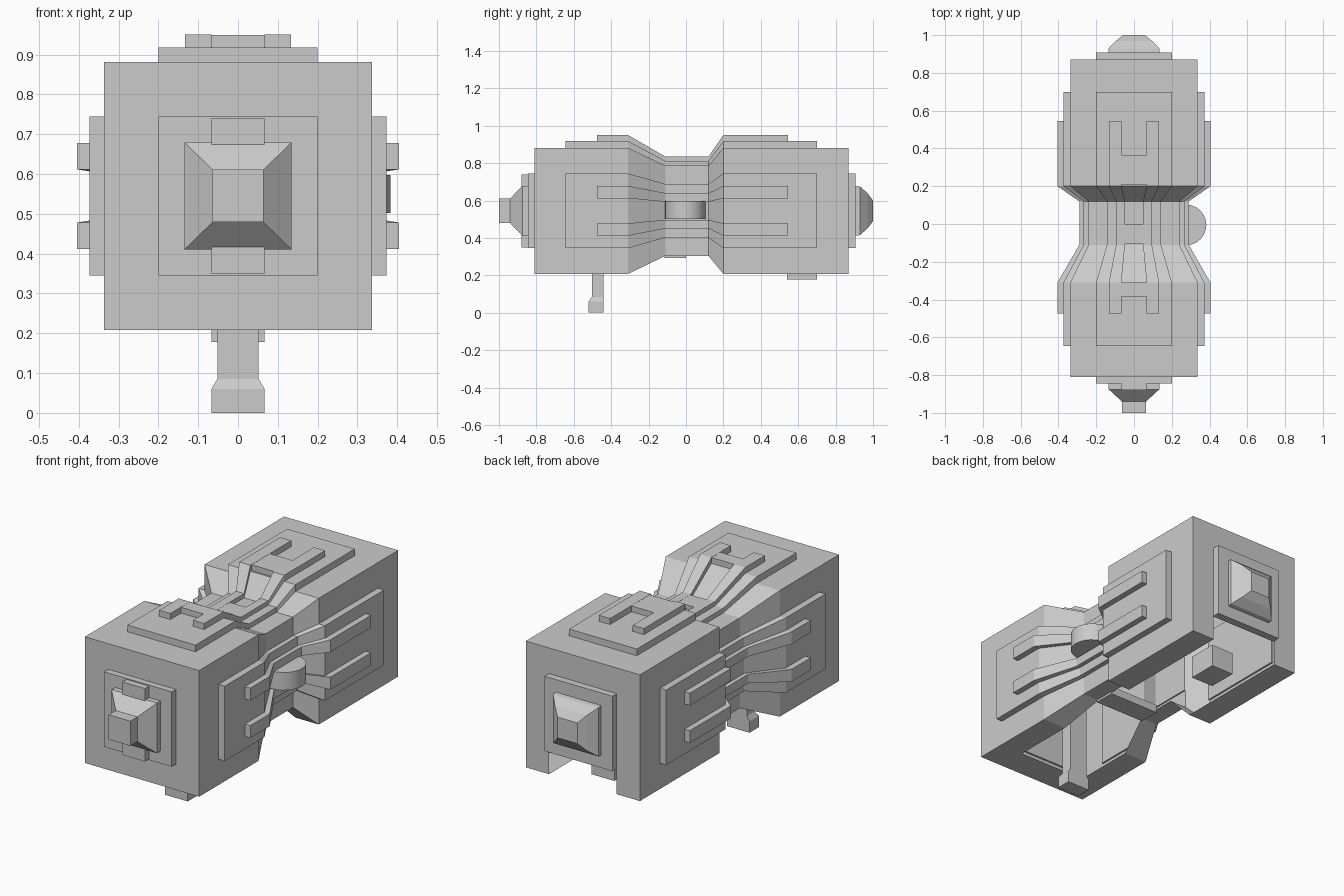
import bpy, bmesh, math
from mathutils import Vector, Matrix

if "Cube" in bpy.data.objects:
    bpy.data.objects.remove(bpy.data.objects["Cube"])

ZC = 0.545                                             # height of the long axis
WAIST = [(-0.31, 1.0), (-0.11, 0.715), (0.12, 0.715), (0.20, 1.0)]


def pinch(y):
    """Section scale along the body: narrow at the waist."""
    if y <= WAIST[0][0] or y >= WAIST[-1][0]:
        return 1.0
    for (a, s), (b, t) in zip(WAIST, WAIST[1:]):
        if y <= b:
            return s + (t - s) * (y - a) / (b - a)


def stations(y0, y1):
    return [y0] + [y for y, s in WAIST if y0 < y < y1] + [y1]


def finish(name, bm, angle=0, normals=True):
    """Turn the bmesh into an object, rotated about the long axis."""
    if normals:
        bmesh.ops.recalc_face_normals(bm, faces=bm.faces)
    bmesh.ops.rotate(bm, verts=bm.verts, cent=(0, 0, ZC),
                     matrix=Matrix.Rotation(math.radians(angle), 3, 'Y'))
    me = bpy.data.meshes.new(name)
    bm.to_mesh(me)
    bm.free()
    ob = bpy.data.objects.new(name, me)
    bpy.context.collection.objects.link(ob)
    return ob


def loft(name, rings, angle=0):
    """Closed solid through rings of points with equal counts."""
    bm = bmesh.new()
    vs = [[bm.verts.new(p) for p in r] for r in rings]
    n = len(rings[0])
    for a, b in zip(vs, vs[1:]):
        for i in range(n):
            j = (i + 1) % n
            bm.faces.new((a[i], a[j], b[j], b[i]))
    bm.faces.new(vs[0])
    bm.faces.new(vs[-1])
    return finish(name, bm, angle)


def strip(name, x0, x1, h0, h1, y0, y1, angle=0):
    """Raised strip that follows the pinched body."""
    rings = []
    for y in stations(y0, y1):
        s = pinch(y)
        rings.append([(x * s, y, ZC + h * s)
                      for x, h in ((x0, h0), (x1, h0), (x1, h1), (x0, h1))])
    return loft(name, rings, angle)


def taper(name, steps):
    """Rectangular end piece from (y, half width, half height) steps."""
    return loft(name, [[(-w, y, ZC - h), (w, y, ZC - h), (w, y, ZC + h), (-w, y, ZC + h)]
                       for y, w, h in steps])


def box(name, x0, x1, y0, y1, z0, z1):
    return loft(name, [[(x0, y0, z), (x1, y0, z), (x1, y1, z), (x0, y1, z)] for z in (z0, z1)])


# hollow body shell, underside slot open out through the back
H, S = 0.337, 0.20
bm = bmesh.new()
section = [(S, -H), (H, -H), (H, H), (-H, H), (-H, -H), (-S, -H)]
ys = [-0.81, -0.65] + stations(-0.64, 0.87)[1:]
rows = []
for y in ys:
    s = pinch(y)
    rows.append([bm.verts.new((x * s, y, ZC + z * s)) for x, z in section])
for a, b in zip(rows, rows[1:]):
    for i in range(5):
        bm.faces.new((a[i], b[i], b[i + 1], a[i + 1]))
bm.faces.new((rows[0][0], rows[0][5], rows[1][5], rows[1][0]))
bm.faces.new(rows[0])
notch = [bm.verts.new((x, 0.87, 0.345)) for x in (-S, S)]
bm.faces.new(rows[-1] + notch)
finish("body_shell", bm)

# layered panels and ribs on the top and both sides
for side, ang in (("top", 0), ("right", 90), ("left", -90)):
    strip(side + "_panel", -S, S, H - 0.01, 0.373, -0.645, 0.70, ang)
    for k, sx in enumerate((-1, 1)):
        strip(f"{side}_rib_{k + 1}", *sorted((sx * 0.067, sx * 0.133)),
              0.365, 0.405, -0.475, 0.545, ang)

# cross pieces between the top ribs
for k, (y0, y1) in enumerate(((-0.385, -0.31), (-0.105, 0.0), (0.21, 0.365))):
    strip(f"top_bridge_{k + 1}", -0.067, 0.067, 0.365, 0.404, y0, y1)

# front end: panel, clip, stepped nozzle
taper("front_panel", [(-0.80, S, S), (-0.845, S, S)])
taper("front_clip", [(-0.84, 0.067, 0.195), (-0.88, 0.067, 0.195)])
taper("front_cone", [(-0.84, 0.134, 0.134), (-0.875, 0.134, 0.134), (-0.94, 0.064, 0.066)])
taper("front_nozzle", [(-0.935, 0.064, 0.066), (-1.0, 0.064, 0.066)])

# back end: panel and blunt cap
taper("back_panel", [(0.865, S, S), (0.907, S, S)])
taper("back_cap", [(0.90, 0.134, 0.134), (0.93, 0.134, 0.130), (0.97, 0.095, 0.095),
                   (1.0, 0.058, 0.055)])

# round knob on the right of the waist
bm = bmesh.new()
bmesh.ops.create_cone(bm, cap_ends=True, segments=24, radius1=0.108, radius2=0.108, depth=0.095,
                      matrix=Matrix.Translation((0.275, -0.005, 0.55)))
knob = finish("side_knob", bm)
bpy.context.view_layer.objects.active = knob
knob.select_set(True)
bpy.ops.object.shade_smooth_by_angle(angle=math.radians(35))

# supporting leg with a wider foot, rising inside the shell
loft("front_leg", [[(-w, y0, z), (w, y0, z), (w, -0.44, z), (-w, -0.44, z)]
                   for z, w, y0 in ((0, 0.067, -0.52), (0.06, 0.067, -0.52),
                                    (0.085, 0.052, -0.503), (0.70, 0.052, -0.503))])

# pieces under the waist and in the back slot
box("waist_bridge", -0.15, 0.15, -0.115, 0.0, 0.292, 0.335)
box("back_foot", -0.067, 0.067, 0.54, 0.70, 0.178, 0.30)
